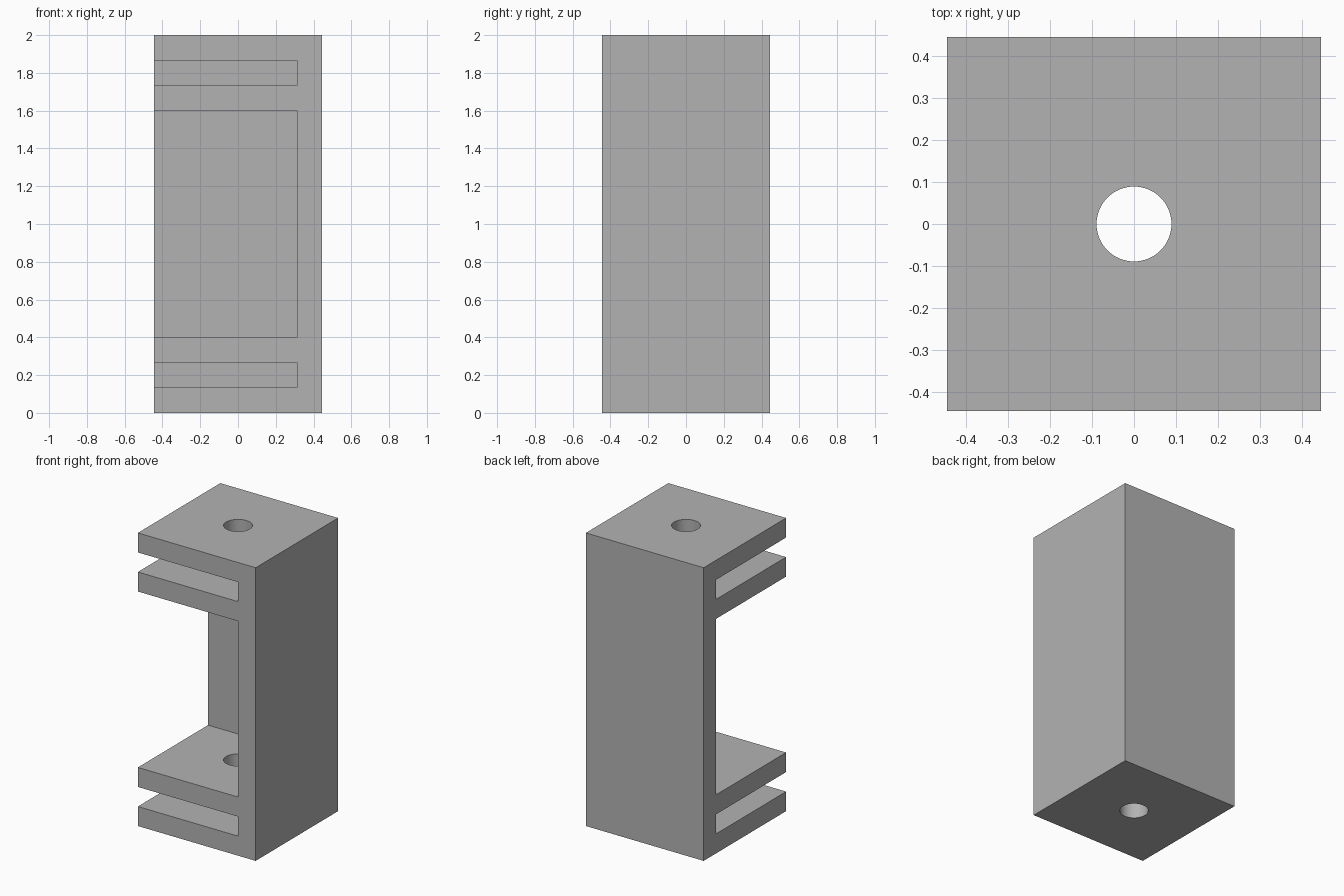
import bpy
import math

if "Cube" in bpy.data.objects:
    bpy.data.objects.remove(bpy.data.objects["Cube"], do_unlink=True)

HEIGHT = 2.0
T = HEIGHT / 15            # wall, shelf and slot thickness
HALF = HEIGHT / 4.5 / 2 * 2  # half of the square footprint
HOLE_RADIUS = 0.089

grey = bpy.data.materials.new("plain_grey")
grey.use_nodes = True
colour = (0.45, 0.45, 0.45, 1)
grey.diffuse_color = colour
grey.node_tree.nodes["Principled BSDF"].inputs["Base Color"].default_value = colour


def box(name, low, high):
    """Axis-aligned box between two corners."""
    centre = [(a + b) / 2 for a, b in zip(low, high)]
    bpy.ops.mesh.primitive_cube_add(size=1, location=centre)
    obj = bpy.context.object
    obj.name = name
    obj.scale = [b - a for a, b in zip(low, high)]
    bpy.ops.object.transform_apply(location=True, rotation=False, scale=True)
    return obj


def cut(target, cutter):
    """Subtract the cutter, bake the result and drop the cutter."""
    cutter.hide_render = True
    mod = target.modifiers.new("cut", "BOOLEAN")
    mod.operation = "DIFFERENCE"
    mod.solver = "EXACT"
    mod.object = cutter
    bpy.context.view_layer.objects.active = target
    bpy.ops.object.modifier_apply(modifier=mod.name)
    bpy.data.objects.remove(cutter, do_unlink=True)


# Solid block, later hollowed into two walls and four shelves
bracket = box("corner_bracket", (-HALF, -HALF, 0), (HALF, HALF, HEIGHT))
bracket.data.materials.append(grey)

# Slots open to the front and the -x side; walls stay at the back and +x side
for bottom, top in ((1, 2), (3, 12), (13, 14)):
    cut(bracket, box("slot_cutter", (-1, -1, bottom * T), (HALF - T, HALF - T, top * T)))

# Vertical hole through every shelf
bpy.ops.mesh.primitive_cylinder_add(vertices=64, radius=HOLE_RADIUS, depth=3, location=(0, 0, 1))
cut(bracket, bpy.context.object)

# Smooth hole walls, sharp box edges
bpy.ops.object.select_all(action="DESELECT")
bracket.select_set(True)
bpy.context.view_layer.objects.active = bracket
bpy.ops.object.shade_smooth_by_angle(angle=math.radians(30))
